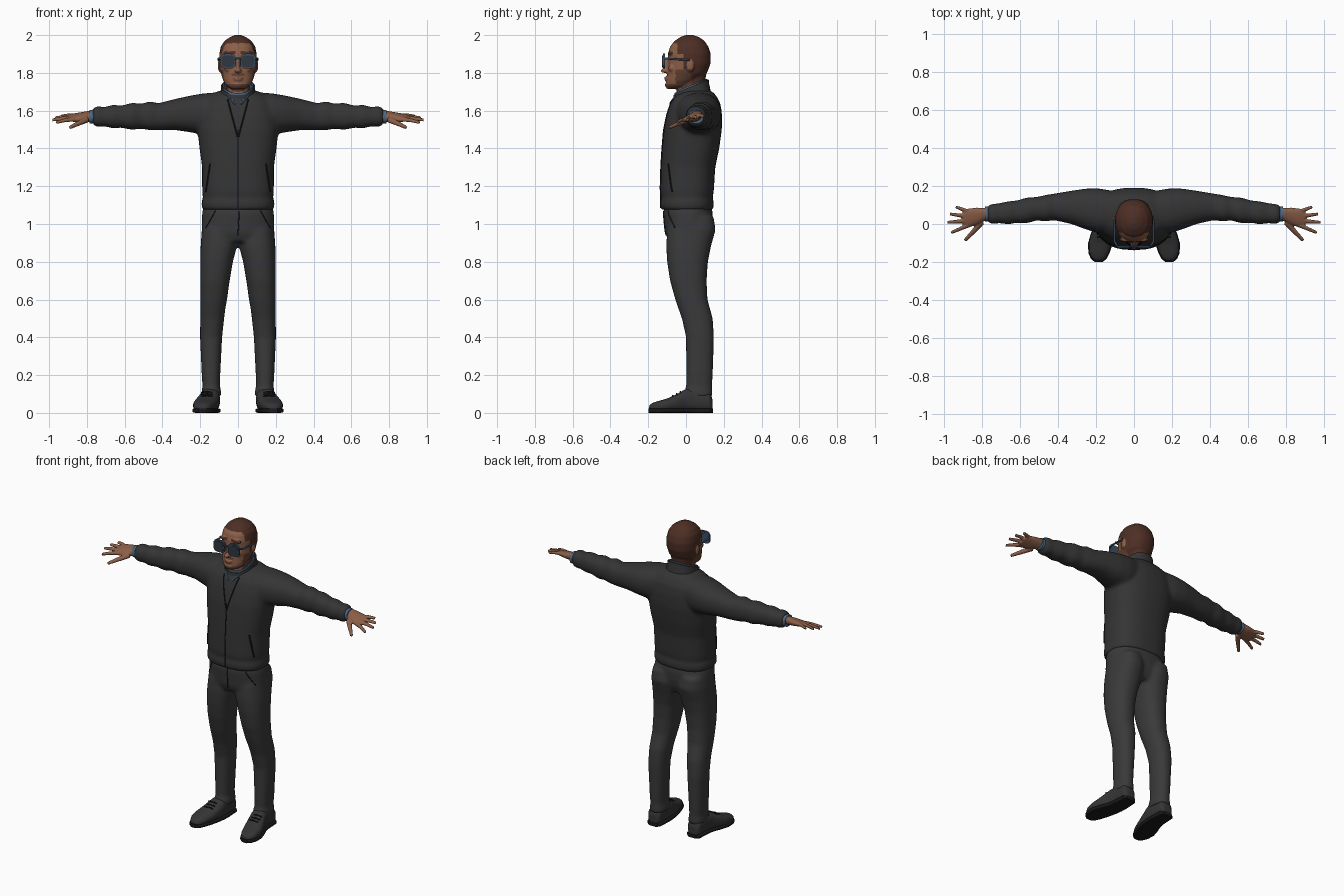
import bpy, bmesh, math
from mathutils import Vector
from mathutils.bvhtree import BVHTree

cube = bpy.data.objects.get("Cube")
if cube:
    bpy.data.objects.remove(cube)


def material(name, r, g, b):
    m = bpy.data.materials.new(name)
    m.use_nodes = True
    m.diffuse_color = (r, g, b, 1)
    bsdf = m.node_tree.nodes["Principled BSDF"]
    bsdf.inputs["Base Color"].default_value = (r, g, b, 1)
    bsdf.inputs["Roughness"].default_value = 0.8
    return m


SKIN = material("skin brown", .26, .115, .065)
HAIR = material("hair dark brown", .075, .028, .018)
STUBBLE = material("stubble brown", .12, .05, .03)
JACKET = material("jacket charcoal", .035, .035, .036)
PANTS = material("trouser charcoal", .042, .042, .044)
SHOE = material("shoe charcoal", .035, .035, .036)
BLACK = material("trim black", .01, .01, .011)
DENIM = material("denim blue", .07, .14, .25)
FRAME = material("frame blue grey", .045, .085, .14)
LENS = material("lens dark grey", .03, .038, .05)


def skin_rings(bm, rings, caps=True):
    """Bridge consecutive rings of points with quads."""
    loops = [[bm.verts.new(p) for p in ring] for ring in rings]
    n = len(loops[0])
    for a, b in zip(loops, loops[1:]):
        for i in range(n):
            j = (i + 1) % n
            bm.faces.new((a[i], a[j], b[j], b[i]))
    if caps:
        bm.faces.new(loops[0][::-1])
        bm.faces.new(loops[-1])


def loft(bm, axis, rows, p=2.3, n=32, caps=True):
    """Rows are (position on axis, a0, a1, b0, b1): rounded boxes along an axis."""
    rings = []
    for t, a0, a1, b0, b1 in rows:
        ring = []
        for k in range(n):
            c, s = math.cos(math.tau * k / n), math.sin(math.tau * k / n)
            a = (a0 + a1) / 2 + (a1 - a0) / 2 * math.copysign(abs(c) ** (2 / p), c)
            b = (b0 + b1) / 2 + (b1 - b0) / 2 * math.copysign(abs(s) ** (2 / p), s)
            ring.append({"x": (t, a, b), "y": (a, t, b), "z": (a, b, t)}[axis])
        rings.append(ring)
    skin_rings(bm, rings, caps)


def upright(bm, rows, **kw):
    """Symmetric vertical loft; rows are (z, half width, front y, back y)."""
    loft(bm, "z", [(z, -w, w, f, b) for z, w, f, b in rows], **kw)


def tube(bm, pts, r0, r1, n=10):
    pts = [Vector(p) for p in pts]
    q = (pts[-1] - pts[0]).to_track_quat("Z", "Y")
    rings = []
    for i, p in enumerate(pts):
        r = r0 + (r1 - r0) * i / (len(pts) - 1)
        rings.append([p + q @ Vector((r * math.cos(math.tau * k / n),
                                      r * math.sin(math.tau * k / n), 0)) for k in range(n)])
    skin_rings(bm, rings)


def ball(bm, centre, radii):
    v = bmesh.ops.create_uvsphere(bm, u_segments=16, v_segments=10, radius=1)["verts"]
    bmesh.ops.scale(bm, vec=radii, verts=v)
    bmesh.ops.translate(bm, vec=centre, verts=v)


def mirror(bm):
    new = bmesh.ops.duplicate(bm, geom=bm.verts[:] + bm.edges[:] + bm.faces[:])["geom"]
    bmesh.ops.scale(bm, vec=(-1, 1, 1), verts=[g for g in new if isinstance(g, bmesh.types.BMVert)])


def finish(name, bm, mat, voxel=0, smooth=0, solid=0):
    """Make an object; a voxel size fuses its overlapping pieces into one skin."""
    bmesh.ops.recalc_face_normals(bm, faces=bm.faces[:])
    me = bpy.data.meshes.new(name)
    bm.to_mesh(me)
    bm.free()
    ob = bpy.data.objects.new(name, me)
    bpy.context.collection.objects.link(ob)
    if voxel:
        rm = ob.modifiers.new("fuse", "REMESH")
        rm.mode, rm.voxel_size = "VOXEL", voxel
        sm = ob.modifiers.new("soften", "SMOOTH")
        sm.factor, sm.iterations = .5, smooth
    if solid:
        ob.modifiers.new("thickness", "SOLIDIFY").thickness = solid
    if voxel or solid:
        dg = bpy.context.evaluated_depsgraph_get()
        baked = bpy.data.meshes.new_from_object(ob.evaluated_get(dg))
        ob.modifiers.clear()
        ob.data = baked
    ob.data.materials.clear()
    ob.data.materials.append(mat)
    bpy.ops.object.select_all(action="DESELECT")
    ob.select_set(True)
    bpy.context.view_layer.objects.active = ob
    bpy.ops.object.shade_smooth_by_angle(angle=math.radians(70 if voxel else 40))
    return ob


def surface(ob):
    return BVHTree.FromPolygons([v.co for v in ob.data.vertices],
                                [p.vertices[:] for p in ob.data.polygons])


def seam(name, tree, start, end, r, mat, both=False):
    """Thin cord laid on the front of a surface between two (x, z) points."""
    bm = bmesh.new()
    pts = []
    for i in range(13):
        x, z = (a + (b - a) * i / 12 for a, b in zip(start, end))
        hit = tree.ray_cast(Vector((x, -1, z)), Vector((0, 1, 0)))[0]
        if hit:
            pts.append(hit)
    tube(bm, pts, r, r, 8)
    if both:
        mirror(bm)
    finish(name, bm, mat)


# Jacket: sleeves fused to the torso, with a gathered hem and cuffs
bm = bmesh.new()
loft(bm, "x", [(.06, -.03, .165, 1.50, 1.70), (.18, -.05, .187, 1.475, 1.692),
               (.25, -.03, .187, 1.485, 1.68), (.33, 0, .175, 1.497, 1.663),
               (.42, .02, .16, 1.497, 1.64), (.47, .012, .152, 1.496, 1.65),
               (.51, .02, .142, 1.505, 1.636), (.56, .004, .14, 1.498, 1.642),
               (.62, .006, .123, 1.51, 1.626), (.66, -.002, .12, 1.506, 1.632),
               (.715, .005, .108, 1.518, 1.617), (.73, -.001, .108, 1.512, 1.626),
               (.765, .003, .102, 1.52, 1.618), (.77, .012, .094, 1.53, 1.608)])
mirror(bm)
upright(bm, [(1.075, .18, -.125, .135), (1.08, .192, -.136, .146), (1.12, .194, -.138, .147),
             (1.135, .185, -.13, .14), (1.17, .19, -.137, .147), (1.3, .19, -.133, .155),
             (1.4, .204, -.127, .176), (1.5, .215, -.118, .19), (1.58, .21, -.102, .191),
             (1.64, .19, -.083, .182), (1.68, .15, -.055, .16), (1.705, .1, -.015, .135)], p=2.5)
jacket = finish("jacket", bm, JACKET, .011, 7)
tree = surface(jacket)

# Collars: an outer stand and a taller shirt collar, both sloping down to the front
for name, mat, w, f, b, top in (("jacket_collar", JACKET, .09, -.066, .12, 1.717),
                                ("shirt_collar", DENIM, .08, -.061, .11, 1.724)):
    bm = bmesh.new()
    upright(bm, [(1.645, w + .012, f - .012, b + .012), (1.69, w + .002, f - .003, b + .003),
                 (top, w, f, b)], caps=False)
    for v in bm.verts:
        v.co.z += .4 * v.co.y - .25 * max(0, -v.co.y - .035)
    finish(name, bm, mat, solid=.007)

# Zip, open placket and slanted pockets
seam("front_zip", tree, (0, 1.5), (0, 1.085), .0035, BLACK)
seam("placket_edge", tree, (.055, 1.66), (.002, 1.46), .004, BLACK, True)
seam("shirt_edge", tree, (.05, 1.675), (.014, 1.635), .006, DENIM, True)
seam("jacket_pocket", tree, (.148, 1.32), (.17, 1.17), .005, BLACK, True)

# Trousers
bm = bmesh.new()
loft(bm, "z", [(.085, .088, .194, -.01, .142), (.12, .09, .192, -.008, .14),
               (.14, .096, .188, 0, .138), (.2, .094, .192, 0, .142), (.4, .084, .201, 0, .148),
               (.5, .073, .2, -.022, .142), (.55, .067, .2, -.04, .128),
               (.6, .058, .2, -.057, .114), (.7, .044, .2, -.085, .109),
               (.8, .027, .2, -.1, .116), (.88, .006, .198, -.105, .132),
               (.97, .0, .192, -.1, .157), (1.04, .02, .18, -.08, .146)])
mirror(bm)
upright(bm, [(.905, .17, -.09, .11), (.95, .192, -.11, .13), (1.0, .192, -.115, .14),
             (1.06, .19, -.121, .142), (1.1, .182, -.113, .133)])
trousers = finish("trousers", bm, PANTS, .011, 6)
tree = surface(trousers)
seam("fly_seam", tree, (.006, 1.07), (0, .94), .003, BLACK)
seam("trouser_pocket", tree, (.12, 1.07), (.17, .98), .003, BLACK, True)

# Shoes: upper and sole
outline = [(.14, .115, .172, .075), (.125, .1, .19, .11), (.04, .095, .195, .13),
           (0, .096, .203, .128), (-.05, .103, .224, .098), (-.1, .115, .239, .076),
           (-.15, .131, .237, .062), (-.18, .147, .224, .052), (-.196, .167, .205, .038)]
bm = bmesh.new()
loft(bm, "y", [(y, a, b, .006, h) for y, a, b, h in outline], p=2.6)
mirror(bm)
finish("shoes", bm, SHOE, .008, 3)
bm = bmesh.new()
loft(bm, "y", [(y * 1.015, a - .003, b + .003, 0, .024) for y, a, b, h in outline], p=5)
mirror(bm)
finish("shoe_soles", bm, BLACK)
bm = bmesh.new()
for y, z in ((-.03, .112), (-.05, .101), (-.07, .092)):
    tube(bm, [(.135, y, z - .004), (.163, y, z), (.195, y, z - .004)], .004, .004)
mirror(bm)
finish("shoe_laces", bm, BLACK)

# Shirt cuffs
bm = bmesh.new()
loft(bm, "x", [(.75, .014, .092, 1.532, 1.606), (.785, .014, .092, 1.532, 1.604)])
mirror(bm)
finish("shirt_cuffs", bm, DENIM)

# Hands: palm, spread fingers and thumb, tipped down toward the thumb
bm = bmesh.new()
loft(bm, "x", [(.75, .022, .082, 1.535, 1.595), (.79, .015, .085, 1.538, 1.592),
               (.83, -.006, .086, 1.54, 1.586), (.87, -.018, .081, 1.545, 1.58),
               (.9, -.012, .07, 1.549, 1.574)])
for x0, y0, x1, y1 in ((.87, -.006, .962, -.046), (.88, .016, .982, .009),
                       (.88, .04, .969, .053), (.865, .063, .938, .09)):
    tube(bm, [(x0, y0, 1.564), ((x0 + x1) / 2, (y0 + y1) / 2, 1.563), (x1, y1, 1.556)], .0125, .008)
tube(bm, [(.8, .012, 1.558), (.845, -.04, 1.55), (.89, -.087, 1.54)], .017, .009)
for v in bm.verts:
    v.co.z += .25 * (v.co.y - .03)
mirror(bm)
finish("hands", bm, SKIN, .0045, 2)

# Head: skull, neck, nose, brow, lips, chin and ears
bm = bmesh.new()
for s in (-1, 1):
    ball(bm, (s * .098, .022, 1.84), (.009, .02, .034))
    ball(bm, (s * .045, -.082, 1.905), (.035, .014, .011))
    ball(bm, (s * .05, -.072, 1.825), (.024, .022, .022))
ball(bm, (0, -.108, 1.812), (.018, .027, .013))
ball(bm, (0, -.1, 1.842), (.011, .018, .036))
ball(bm, (0, -.102, 1.775), (.026, .014, .006))
ball(bm, (0, -.1, 1.763), (.023, .014, .007))
ball(bm, (0, -.092, 1.735), (.03, .02, .018))
upright(bm, [(1.715, .035, -.1, -.03), (1.73, .062, -.104, .02), (1.76, .079, -.102, .06),
             (1.8, .091, -.099, .112), (1.85, .098, -.095, .13), (1.9, .099, -.096, .131),
             (1.94, .091, -.084, .118), (1.97, .071, -.06, .097), (1.99, .042, -.03, .068),
             (2.001, .014, .0, .036)], p=2.2)
upright(bm, [(1.6, .07, -.07, .11), (1.68, .064, -.052, .1), (1.74, .064, -.045, .1),
             (1.82, .066, -.03, .11)])
head = finish("head", bm, SKIN, .0055, 3)
head.data.materials.append(HAIR)
head.data.materials.append(STUBBLE)
for f in head.data.polygons:
    x, y, z = abs(f.center.x), f.center.y, f.center.z
    ear = x > .1 and z < 1.88 and y < .045
    brow = .015 < x < .072 and y < -.07 and 1.9 < z < 1.914
    scalp = z > 1.958 or (y > -.045 and z > 1.9) or (y > -.012 and z > 1.82) or (y > .03 and z > 1.72)
    jaw = 1.7 < z < 1.82 and -.055 < y < .03 and x > .05
    chin = y < -.04 and z < 1.742 and z > 1.7
    moustache = y < -.08 and x < .032 and 1.782 < z < 1.794
    if (scalp and not ear) or brow:
        f.material_index = 1
    elif jaw or chin or moustache:
        f.material_index = 2

# Glasses: rims, lenses, bridge and temples
bm = bmesh.new()
loft(bm, "y", [(-.122, .012, .094, 1.822, 1.902), (-.112, .012, .094, 1.822, 1.902)], p=3.2)
tube(bm, [(.09, -.114, 1.877), (.103, -.09, 1.875), (.104, .02, 1.868)], .006, .005)
mirror(bm)
tube(bm, [(-.02, -.119, 1.875), (0, -.122, 1.878), (.02, -.119, 1.875)], .005, .005)
finish("glasses_frame", bm, FRAME)
bm = bmesh.new()
loft(bm, "y", [(-.126, .019, .087, 1.829, 1.893), (-.12, .019, .087, 1.829, 1.893)], p=3.2)
mirror(bm)
finish("glasses_lenses", bm, LENS)
